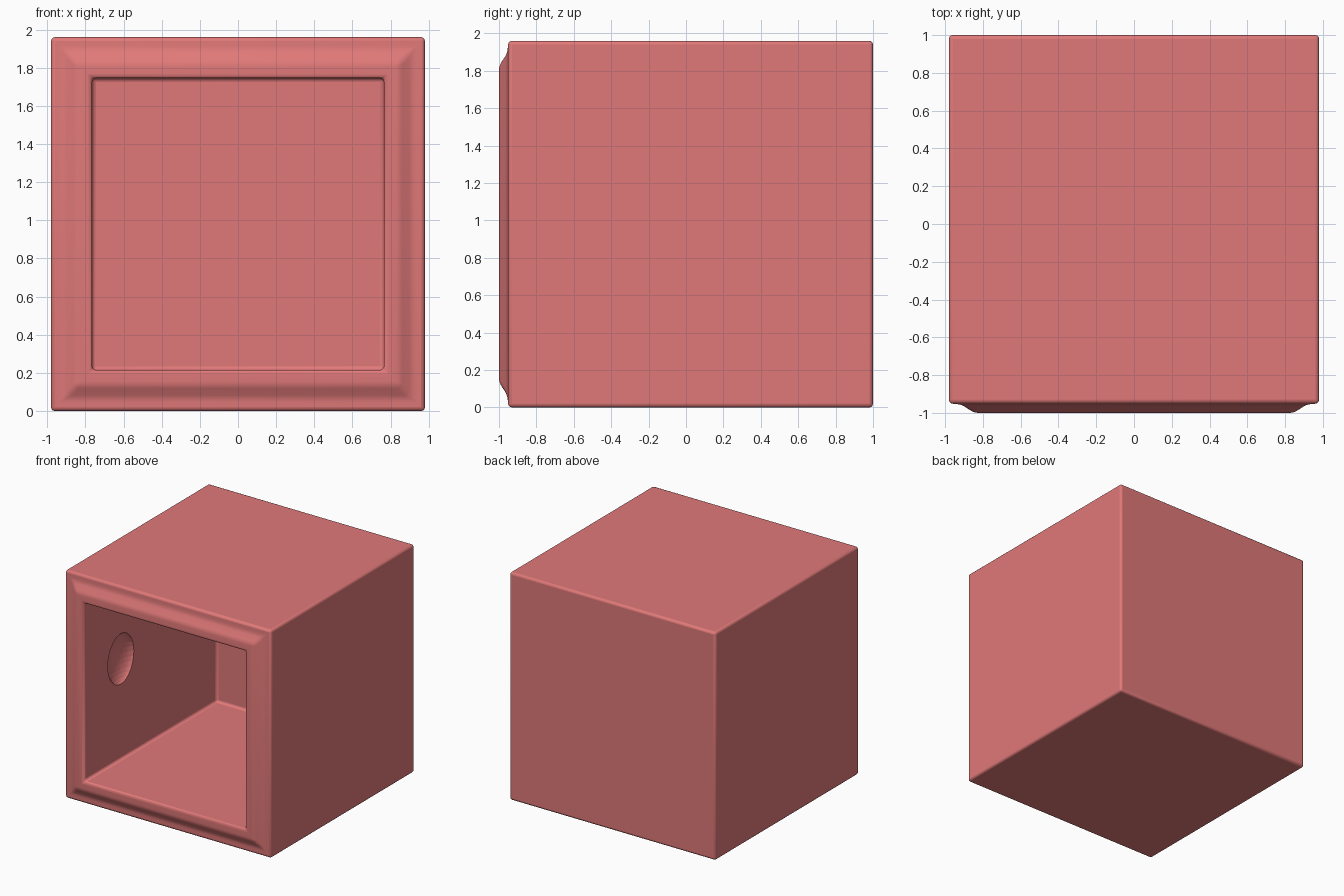
import bpy, bmesh, math

if "Cube" in bpy.data.objects:
    bpy.data.objects.remove(bpy.data.objects["Cube"])

# Square loops (half width, y) from the back, over the front frame, into the cavity
LOOPS = [(0.98, 1.0), (0.98, -0.95), (0.915, -0.955), (0.845, -1.0),
         (0.765, -1.0), (0.765, 0.80)]
CZ = 0.98

# Hollow cube with raised front frame
bm = bmesh.new()
rings = []
for h, y in LOOPS:
    rings.append([bm.verts.new((sx * h, y, CZ + sz * h))
                  for sx, sz in ((-1, -1), (1, -1), (1, 1), (-1, 1))])
for a, b in zip(rings, rings[1:]):
    for i in range(4):
        j = (i + 1) % 4
        bm.faces.new((a[i], a[j], b[j], b[i]))
bm.faces.new(rings[0])
bm.faces.new(rings[-1])
bmesh.ops.recalc_face_normals(bm, faces=bm.faces)
mesh = bpy.data.meshes.new("open_cube")
bm.to_mesh(mesh)
bm.free()
cube = bpy.data.objects.new("open_cube", mesh)
bpy.context.collection.objects.link(cube)

mat = bpy.data.materials.new("coral")
mat.diffuse_color = (0.75, 0.19, 0.19, 1)
mat.use_nodes = True
mat.node_tree.nodes["Principled BSDF"].inputs["Base Color"].default_value = mat.diffuse_color
mesh.materials.append(mat)

# Softened edges
bev = cube.modifiers.new("soft_edges", 'BEVEL')
bev.width = 0.02
bev.segments = 3
bev.limit_method = 'ANGLE'
bev.angle_limit = math.radians(20)

# Shallow dent in the left inner wall
bpy.ops.mesh.primitive_uv_sphere_add(segments=32, ring_count=16,
                                     location=(-0.75, -0.50, 1.08))
dent = bpy.context.object
dent.name = "dent_cutter"
dent.scale = (0.08, 0.18, 0.22)
dent.data.materials.append(mat)
dent.hide_render = True
dent.display_type = 'WIRE'
cut = cube.modifiers.new("wall_dent", 'BOOLEAN')
cut.operation = 'DIFFERENCE'
cut.solver = 'EXACT'
cut.object = dent

# Smooth shading
bpy.ops.object.select_all(action='DESELECT')
cube.select_set(True)
bpy.context.view_layer.objects.active = cube
bpy.ops.object.shade_smooth_by_angle(angle=math.radians(35))
